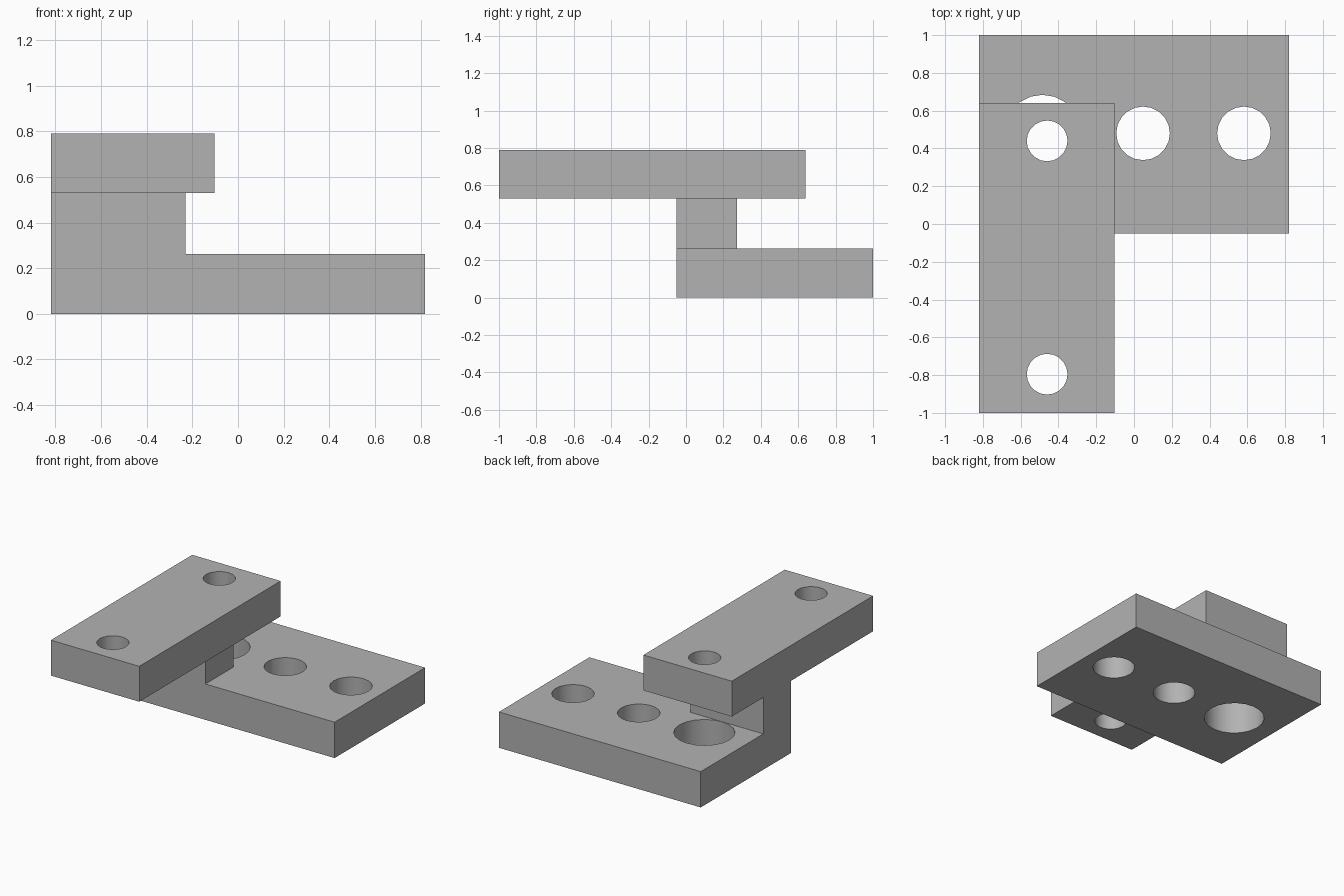
import bpy

default = bpy.data.objects.get("Cube")
if default:
    bpy.data.objects.remove(default, do_unlink=True)

# Single plain grey
grey = bpy.data.materials.new("plain_grey")
grey.use_nodes = True
COLOUR = (0.448, 0.448, 0.448, 1)
grey.diffuse_color = COLOUR
grey.node_tree.nodes["Principled BSDF"].inputs["Base Color"].default_value = COLOUR


def box(name, low, high):
    """Block between two opposite corners."""
    centre = [(a + b) / 2 for a, b in zip(low, high)]
    bpy.ops.mesh.primitive_cube_add(size=1, location=centre)
    ob = bpy.context.object
    ob.name = name
    ob.scale = [b - a for a, b in zip(low, high)]
    bpy.ops.object.transform_apply(location=True, rotation=False, scale=True)
    ob.data.materials.append(grey)
    return ob


def combine(ob, other, operation):
    """Apply a boolean and discard the helper."""
    other.hide_render = True
    mod = ob.modifiers.new("boolean", "BOOLEAN")
    mod.operation = operation
    mod.solver = "EXACT"
    mod.object = other
    bpy.context.view_layer.objects.active = ob
    bpy.ops.object.modifier_apply(modifier=mod.name)
    bpy.data.objects.remove(other, do_unlink=True)


def drill(ob, x, y, z, radius):
    """Vertical through hole."""
    bpy.ops.mesh.primitive_cylinder_add(vertices=20, radius=radius, depth=0.5,
                                        location=(x, y, z))
    cutter = bpy.context.object
    cutter.data.materials.append(grey)
    combine(ob, cutter, "DIFFERENCE")


LEFT, FRONT = -0.82, -0.05
BASE_TOP, ARM_BOTTOM, ARM_TOP = 0.263, 0.53, 0.79

# Base plate with one large and two smaller holes
base = box("base_plate", (LEFT, FRONT, 0), (-LEFT, 1, BASE_TOP))
for x, radius in ((-0.485, 0.204), (0.048, 0.142), (0.582, 0.142)):
    drill(base, x, 0.48, BASE_TOP / 2, radius)

# Upright block joined flush to the base
web = box("upright_block", (LEFT, FRONT, 0.1), (-0.23, 0.274, ARM_BOTTOM))
combine(base, web, "UNION")

# Upper arm with a hole near each end
arm = box("upper_arm", (LEFT, -1, ARM_BOTTOM), (-0.102, 0.64, ARM_TOP))
for y in (-0.795, 0.44):
    drill(arm, -0.46, y, (ARM_BOTTOM + ARM_TOP) / 2, 0.108)

# Smooth hole walls, crisp edges
for ob in (base, arm):
    bpy.ops.object.select_all(action="DESELECT")
    ob.select_set(True)
    bpy.context.view_layer.objects.active = ob
    bpy.ops.object.shade_smooth_by_angle()
